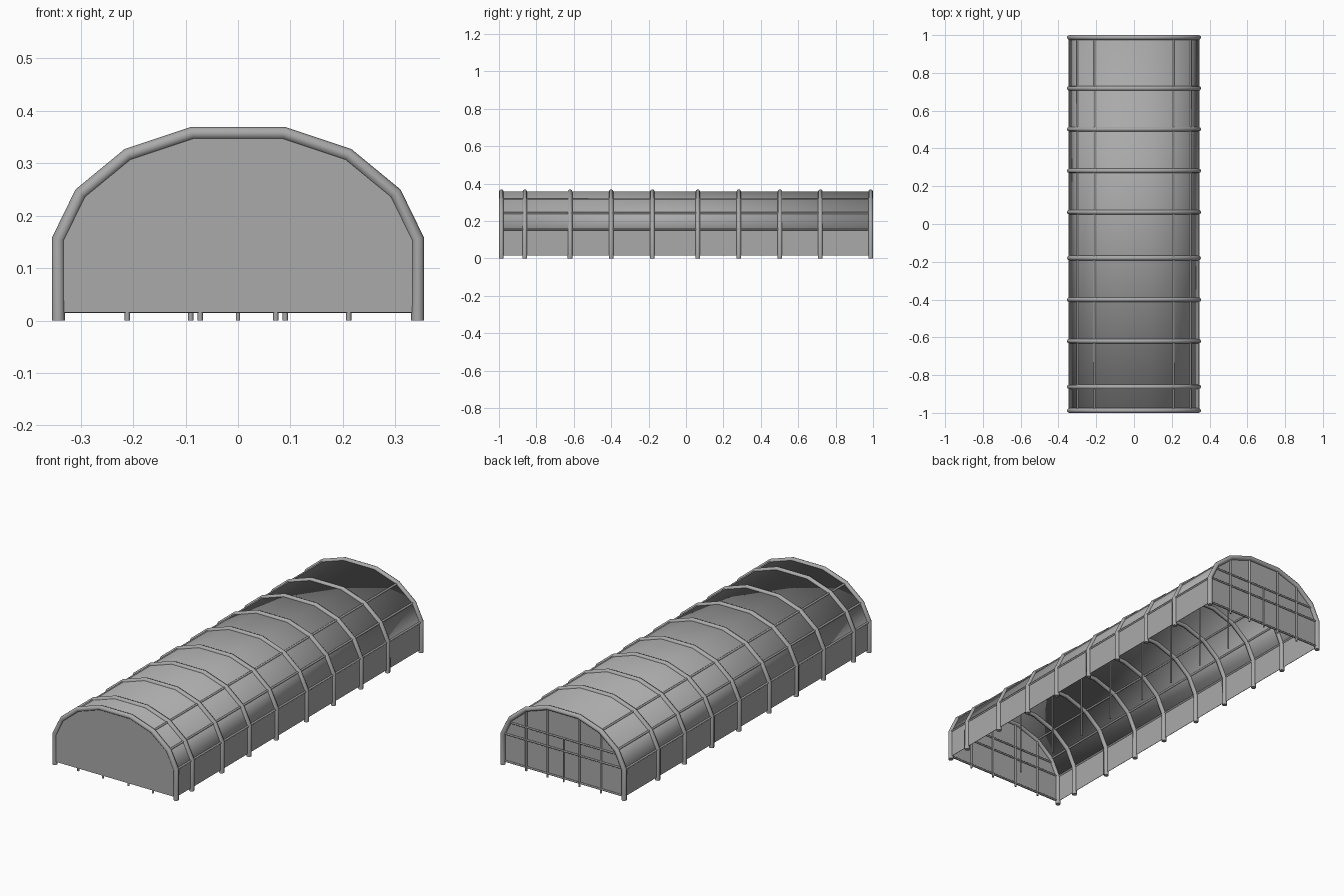
import bpy, bmesh

cube = bpy.data.objects.get("Cube")
if cube:
    bpy.data.objects.remove(cube, do_unlink=True)

GREY = bpy.data.materials.new("plain grey")
GREY.use_nodes = True
GREY.diffuse_color = (0.4, 0.4, 0.4, 1)
GREY.node_tree.nodes["Principled BSDF"].inputs["Base Color"].default_value = (0.4, 0.4, 0.4, 1)

# Half of the arch centreline (x, z), from foot to crown
HALF = [(0.3425, 0), (0.3425, 0.155), (0.30, 0.242), (0.21, 0.316), (0.087, 0.357)]
ARCH = HALF + [(-x, z) for x, z in reversed(HALF)]
RIB_Y = [-0.9875, -0.862, -0.62, -0.40, -0.18, 0.063, 0.282, 0.502, 0.718, 0.9875]
SHEET_BOTTOM = 0.015
END = 0.9875


def tube(name, points, radius, resolution=2):
    curve = bpy.data.curves.new(name, "CURVE")
    curve.dimensions = "3D"
    curve.bevel_depth = radius
    curve.bevel_resolution = resolution
    curve.use_fill_caps = True
    spline = curve.splines.new("POLY")
    spline.points.add(len(points) - 1)
    for p, co in zip(spline.points, points):
        p.co = (*co, 1)
    spline.use_smooth = True
    curve.materials.append(GREY)
    obj = bpy.data.objects.new(name, curve)
    bpy.context.collection.objects.link(obj)
    bpy.ops.object.select_all(action="DESELECT")
    bpy.context.view_layer.objects.active = obj
    obj.select_set(True)
    bpy.ops.object.convert(target="MESH")
    bpy.ops.object.shade_smooth_by_angle(angle=0.8)
    return bpy.context.object


def sheet(name, build, smooth=False):
    bm = bmesh.new()
    build(bm)
    bmesh.ops.recalc_face_normals(bm, faces=bm.faces)
    for f in bm.faces:
        f.smooth = smooth
    mesh = bpy.data.meshes.new(name)
    bm.to_mesh(mesh)
    bm.free()
    mesh.materials.append(GREY)
    obj = bpy.data.objects.new(name, mesh)
    bpy.context.collection.objects.link(obj)
    solid = obj.modifiers.new("thickness", "SOLIDIFY")
    solid.thickness = 0.002
    solid.offset = 0
    return obj


def strip(profile):
    # Sweep an x-z profile along the full length
    def build(bm):
        rows = [[bm.verts.new((x, y, z)) for x, z in profile] for y in (-END, END)]
        for i in range(len(profile) - 1):
            bm.faces.new((rows[0][i], rows[0][i + 1], rows[1][i + 1], rows[1][i]))
    return build


def gable(y):
    outline = [(x, max(z, SHEET_BOTTOM)) for x, z in ARCH]
    return lambda bm: bm.faces.new([bm.verts.new((x, y, z)) for x, z in outline])


def arch_height(x):
    x = abs(x)
    for (x0, z0), (x1, z1) in zip(HALF[1:], HALF[2:]):
        if x1 <= x <= x0:
            return z0 + (z1 - z0) * (x0 - x) / (x0 - x1)
    return HALF[-1][1]


def arch_half_width(z):
    for (x0, z0), (x1, z1) in zip(HALF, HALF[1:]):
        if z0 <= z <= z1:
            return x0 + (x1 - x0) * (z - z0) / (z1 - z0)


# Arched ribs
for i, y in enumerate(RIB_Y):
    tube(f"rib_{i + 1}", [(x, y, z) for x, z in ARCH], 0.0125)

# Centre posts under the inner ribs
for i, y in enumerate(RIB_Y[1:-1]):
    tube(f"centre_post_{i + 1}", [(0, y, 0), (0, y, HALF[-1][1])], 0.004)

# Roof cover and side walls
sheet("roof_cover", strip(ARCH[1:-1]), smooth=True)
for side, s in (("left", 1), ("right", -1)):
    x = s * HALF[0][0]
    sheet(f"{side}_wall", strip([(x, SHEET_BOTTOM), (x, HALF[1][1])]))
    # Lengthwise rails along the folds of the cover
    for label, (px, pz) in zip(("eave", "lower", "upper"), HALF[1:4]):
        tube(f"{side}_{label}_purlin", [(s * px, -END, pz), (s * px, END, pz)], 0.005)

# End walls with posts and cross rails
for end, y, inner in (("front", -END, 0.072), ("back", END, 0.09)):
    sheet(f"{end}_wall", gable(y - 0.004))
    for i, x in enumerate((-0.211, -inner, inner, 0.211)):
        tube(f"{end}_post_{i + 1}", [(x, y, 0), (x, y, arch_height(x))], 0.005)
    for label, z in (("base", 0.019), ("middle", 0.158), ("upper", 0.222)):
        w = arch_half_width(z)
        tube(f"{end}_{label}_rail", [(-w, y, z), (w, y, z)], 0.0045)

# Slim door stile in the back wall
tube("back_door_stile", [(0, END, 0), (0, END, 0.222)], 0.004)
